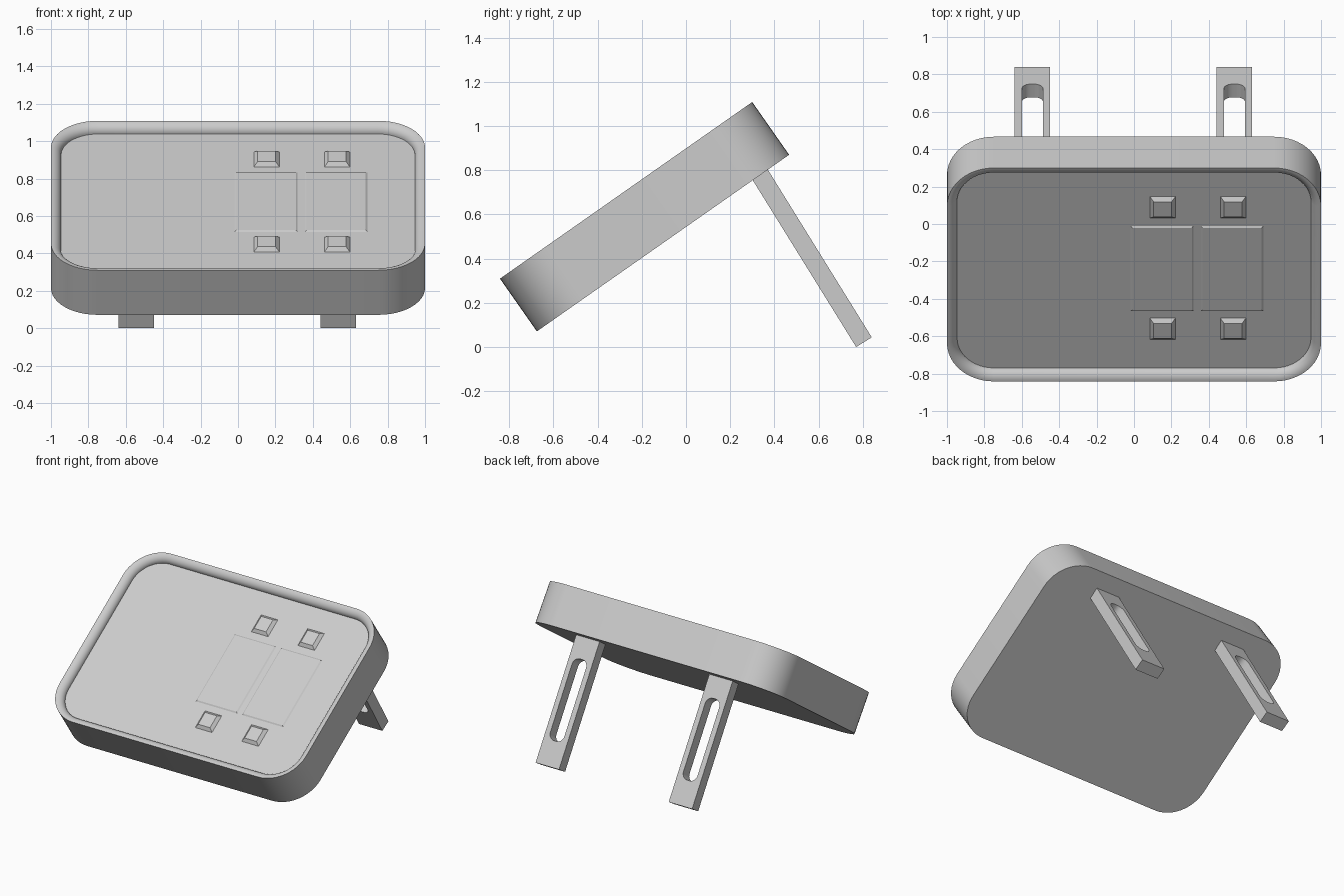
import bpy, bmesh
from math import sin, cos, pi, radians
from mathutils import Matrix

if "Cube" in bpy.data.objects:
    bpy.data.objects.remove(bpy.data.objects["Cube"])

# Tilted frame of the body: local x = width, y = up the slope, z = face normal
TILT = Matrix.Translation((0, -0.1875, 0.59)) @ Matrix.Rotation(radians(35), 4, 'X')
W, H, T = 1.0, 0.6965, 0.1455      # body half sizes
FLOOR = 0.097                      # height of the recessed face


def rounded_rect(hx, hy, r, seg=12):
    pts = []
    for k, (sx, sy) in enumerate([(1, 1), (-1, 1), (-1, -1), (1, -1)]):
        for i in range(seg + 1):
            a = (k + i / seg) * pi / 2
            pts.append((sx * (hx - r) + r * cos(a), sy * (hy - r) + r * sin(a)))
    return pts


def loft(name, rings, matrix):
    """Skin a stack of (outline, height) rings and cap both ends."""
    bm = bmesh.new()
    loops = [[bm.verts.new((x, y, z)) for x, y in pts] for pts, z in rings]
    for a, b in zip(loops, loops[1:]):
        n = len(a)
        for i in range(n):
            j = (i + 1) % n
            bm.faces.new((a[i], a[j], b[j], b[i]))
    bm.faces.new(loops[0][::-1])
    bm.faces.new(loops[-1])
    bmesh.ops.recalc_face_normals(bm, faces=bm.faces)
    me = bpy.data.meshes.new(name)
    bm.to_mesh(me)
    bm.free()
    ob = bpy.data.objects.new(name, me)
    bpy.context.collection.objects.link(ob)
    ob.matrix_world = matrix
    return ob


def select(ob):
    bpy.ops.object.select_all(action='DESELECT')
    ob.select_set(True)
    bpy.context.view_layer.objects.active = ob


def tapered_block(name, x0, x1, y0, y1, height, taper):
    """Low block with sloping sides standing on the recessed face."""
    def ring(d):
        return [(x0 + d, y0 + d), (x1 - d, y0 + d), (x1 - d, y1 - d), (x0 + d, y1 - d)]
    loft(name, [(ring(0), FLOOR - 0.01), (ring(0), FLOOR),
                (ring(taper), FLOOR + height)], TILT)


# Body shell: outer wall, quarter-round rim rolling inward, recessed face
R = 0.25
rings = [(rounded_rect(W, H, R), -T)]
for i in range(9):
    a = i / 8 * pi / 2
    d = 0.054 * sin(a)
    rings.append((rounded_rect(W - d, H - d, R - d), T - (T - FLOOR) * (1 - cos(a))))
body = loft("body", rings, TILT)
select(body)
bpy.ops.object.shade_smooth_by_angle(angle=radians(35))

# Two panels, each with a button above and below
for side, (px0, px1, bx) in {"left": (-0.018, 0.318, 0.153),
                             "right": (0.357, 0.692, 0.53)}.items():
    tapered_block(f"panel_{side}", px0, px1, -0.27, 0.285, 0.006, 0.009)
    for place, (y0, y1) in {"upper": (0.337, 0.476), "lower": (-0.456, -0.318)}.items():
        tapered_block(f"button_{place}_{side}", bx - 0.068, bx + 0.068, y0, y1, 0.02, 0.02)


# Slotted legs: flat outline with a rounded hole, given thickness
def leg(name, x):
    cu = bpy.data.curves.new(name, 'CURVE')
    cu.dimensions = '2D'
    cu.fill_mode = 'BOTH'
    cu.extrude = 0.0415
    outline = [(-0.095, 0), (0.095, 0), (0.095, 0.905), (-0.095, 0.905)]
    slot = [(px, py + 0.46) for px, py in rounded_rect(0.057, 0.285, 0.048, 8)]
    for pts in (outline, slot):
        sp = cu.splines.new('POLY')
        sp.points.add(len(pts) - 1)
        for p, (px, py) in zip(sp.points, pts):
            p.co = (px, py, 0, 1)
        sp.use_cyclic_u = True
    ob = bpy.data.objects.new(name, cu)
    bpy.context.collection.objects.link(ob)
    ob.matrix_world = (Matrix.Translation((x, 0.805, 0.0225))
                       @ Matrix.Rotation(radians(121.8), 4, 'X'))
    select(ob)
    bpy.ops.object.convert(target='MESH')
    ob = bpy.context.object
    bm = bmesh.new()
    bm.from_mesh(ob.data)
    bmesh.ops.remove_doubles(bm, verts=bm.verts, dist=1e-5)
    bmesh.ops.recalc_face_normals(bm, faces=bm.faces)
    bm.to_mesh(ob.data)
    bm.free()
    bpy.ops.object.shade_smooth_by_angle(angle=radians(30))


leg("leg_left", -0.543)
leg("leg_right", 0.537)
